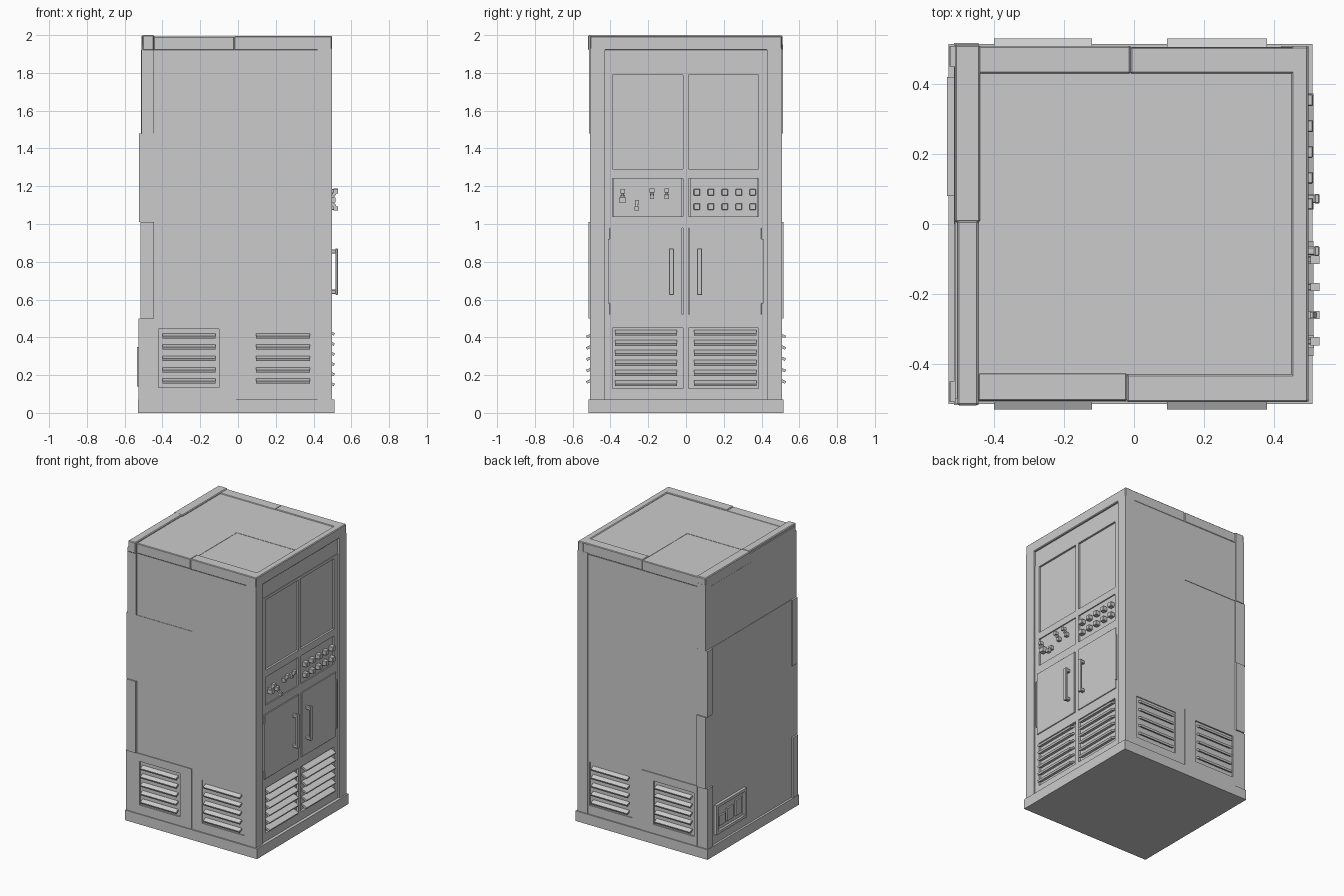
import bpy, bmesh, math
from mathutils import Matrix, Vector

grey = bpy.data.materials.new("cabinet grey")
grey.diffuse_color = (0.6, 0.6, 0.6, 1)

def part(name, boxes, bevel=0):
    """One object from boxes (x0,x1,y0,y1,z0,z1[,axis,degrees])."""
    bm = bmesh.new()
    for b in boxes:
        c = Vector(((b[0]+b[1])/2, (b[2]+b[3])/2, (b[4]+b[5])/2))
        m = Matrix.Translation(c)
        if len(b) > 6:
            m = m @ Matrix.Rotation(math.radians(b[7]), 4, b[6])
        m = m @ Matrix.Diagonal((b[1]-b[0], b[3]-b[2], b[5]-b[4], 1))
        bmesh.ops.create_cube(bm, size=1, matrix=m)
    me = bpy.data.meshes.new(name)
    bm.to_mesh(me)
    bm.free()
    me.materials.append(grey)
    ob = bpy.data.objects.new(name, me)
    bpy.context.collection.objects.link(ob)
    if bevel:
        mod = ob.modifiers.new("bevel", 'BEVEL')
        mod.width = bevel
        mod.segments = 1
    return ob

def fy(s, a, b):
    """y range from distance a to b on side s."""
    return (min(s*a, s*b), max(s*a, s*b))

# base and body core
part("plinth", [(-0.53, 0.51, -0.515, 0.515, 0, 0.072)])
part("body_core", [(-0.512, 0.47, -0.499, 0.499, 0.07, 1.984)])

# roof quadrant plates and edge rails
part("roof_plates", [
    (-0.445, -0.01, 0, 0.43, 1.98, 1.988), (-0.01, 0.49, 0, 0.43, 1.98, 1.990),
    (-0.445, -0.01, -0.43, 0, 1.98, 1.990), (-0.01, 0.49, -0.43, 0, 1.98, 1.988)])
part("roof_side_rails", [
    (-0.445, -0.01, 0.43, 0.508, 1.92, 1.992), (-0.01, 0.49, 0.43, 0.505, 1.92, 1.995),
    (-0.445, -0.02, -0.505, -0.425, 1.92, 1.992), (-0.02, 0.495, -0.508, -0.43, 1.92, 1.995)], 0.004)
part("roof_rear_rail", [
    (-0.505, -0.445, -0.518, 0.01, 1.92, 2.0), (-0.512, -0.44, 0.005, 0.512, 1.92, 1.998)], 0.005)

# side wall panels, front and back
for s, label in ((-1, "front"), (1, "back")):
    upper = 0.503 if s < 0 else 0.506
    middle = 0.506 if s < 0 else 0.503
    walls = [(-0.445, -0.01, *fy(s, 0.48, 0.503), 0.5, 1.01),
             (-0.445, -0.01, *fy(s, 0.48, middle), 1.01, 1.48),
             (-0.445, -0.01, *fy(s, 0.48, upper), 1.48, 1.92),
             (-0.01, 0.42, *fy(s, 0.48, 0.506), 0.5, 1.92),
             (0.42, 0.49, *fy(s, 0.43, 0.506), 0.07, 1.985)]
    # vent surrounds with recess behind the slats
    for x0, x1, a, b, d in ((-0.445, -0.01, -0.42, -0.10, 0.509), (-0.01, 0.42, 0.07, 0.405, 0.506)):
        walls += [(x0, a, *fy(s, 0.48, d), 0.07, 0.5), (b, x1, *fy(s, 0.48, d), 0.07, 0.5),
                  (a, b, *fy(s, 0.48, d), 0.07, 0.135), (a, b, *fy(s, 0.48, d), 0.445, 0.5)]
    part(label + "_wall", walls)
    slats = []
    for x0, x1 in ((-0.40, -0.12), (0.095, 0.38)):
        for i in range(5):
            z = 0.168 + 0.06*i
            slats.append((x0, x1, *fy(s, 0.497, 0.528), z-0.007, z+0.007, 'X', -25*s))
    part(label + "_vent_slats", slats)

# rear corner posts in stacked segments
posts = []
for s in (-1, 1):
    for z0, z1, x, y in ((0.07, 0.5, -0.527, 0.508), (0.5, 1.01, -0.515, 0.517),
                         (1.01, 1.48, -0.525, 0.508), (1.48, 1.95, -0.512, 0.513)):
        posts.append((x, -0.445, *fy(s, 0.45, y), z0, z1))
part("rear_corner_posts", posts)

# left face panels
part("left_wall", [(-0.515, -0.48, -0.45, 0.45, 0.07, 1.48),
                   (-0.513, -0.48, 0, 0.45, 1.48, 1.92), (-0.511, -0.48, -0.45, 0, 1.48, 1.92)])

# socket plate low on the left face
part("socket_plate", [
    (-0.535, -0.51, 0.08, 0.42, 0.14, 0.16), (-0.535, -0.51, 0.08, 0.42, 0.33, 0.35),
    (-0.535, -0.51, 0.08, 0.10, 0.16, 0.33), (-0.535, -0.51, 0.40, 0.42, 0.16, 0.33),
    (-0.519, -0.51, 0.10, 0.40, 0.16, 0.33)])
part("sockets", [(-0.53, -0.515, y, y+0.07, 0.19, z) for y, z in ((0.125, 0.30), (0.22, 0.28), (0.31, 0.26))])

# door-side corner posts and header
part("door_side_posts", [(0.42, 0.498, *fy(s, 0.43, 0.508), 0.07, 1.93) for s in (-1, 1)])
part("header", [(0.45, 0.498, -0.508, 0.508, 1.92, 1.995)], 0.005)

# door-side frame around the recesses
frame = [(0.45, 0.488, -0.43, 0.43, z0, z1) for z0, z1 in
         ((1.79, 1.81), (1.24, 1.29), (0.98, 1.04), (0.45, 0.52), (0.07, 0.13))]
frame += [(0.45, 0.488, y0, y1, 0.07, 1.81) for y0, y1 in
          ((-0.43, -0.39), (-0.015, 0.012), (0.385, 0.43))]
frame.append((0.45, 0.484, -0.43, 0.43, 1.81, 1.92))
part("door_side_frame", frame)

# upper window panes and control panels
part("window_panes", [(0.45, 0.474, y0, y1, 1.29, 1.79) for y0, y1 in ((-0.39, -0.015), (0.012, 0.385))])
part("control_panels", [(0.45, 0.48, y0, y1, 1.04, 1.24) for y0, y1 in ((-0.385, -0.02), (0.02, 0.38))])

# push buttons
part("push_buttons", [(0.475, 0.512, 0.058+0.074*i-0.017, 0.058+0.074*i+0.017, z-0.017, z+0.017)
                      for i in range(5) for z in (1.092, 1.168)], 0.003)

# toggle switches: collar, lever and tip, pointing up or down
toggles = []
for y, z, d in ((-0.335, 1.14, 1), (-0.26, 1.115, -1), (-0.18, 1.145, 1), (-0.102, 1.145, 1)):
    toggles += [(0.475, 0.505, y-0.011, y+0.011, z-0.013, z+0.013),
                (0.50, 0.518, y-0.007, y+0.007, z-0.01+d*0.018, z+0.01+d*0.018, 'Y', 30*d),
                (0.505, 0.53, y-0.012, y+0.012, z-0.011+d*0.033, z+0.011+d*0.033)]
toggles.append((0.475, 0.515, -0.355, -0.318, 1.113, 1.14))
part("toggle_switches", toggles)

# lower doors with hinges and pull handles
part("lower_doors", [(0.46, 0.494, -0.405, -0.02, 0.52, 0.98), (0.46, 0.494, 0.015, 0.40, 0.52, 0.98)], 0.002)
part("door_hinges", [(0.46, 0.497, y0, y1, 0.58, 0.92) for y0, y1 in ((-0.413, -0.402), (0.397, 0.41))])
handles = []
for y in (-0.077, 0.072):
    handles.append((0.515, 0.53, y-0.014, y+0.014, 0.625, 0.87))
    handles += [(0.485, 0.525, y-0.012, y+0.012, z, z+0.022) for z in (0.63, 0.843)]
part("door_handles", handles, 0.003)

# lower door-side vents
part("lower_vent_slats", [(0.468, 0.512, y0, y1, z-0.007, z+0.007, 'Y', 25)
                          for y0, y1 in ((-0.377, -0.048), (0.042, 0.373))
                          for z in [0.157+0.0535*i for i in range(6)]])
